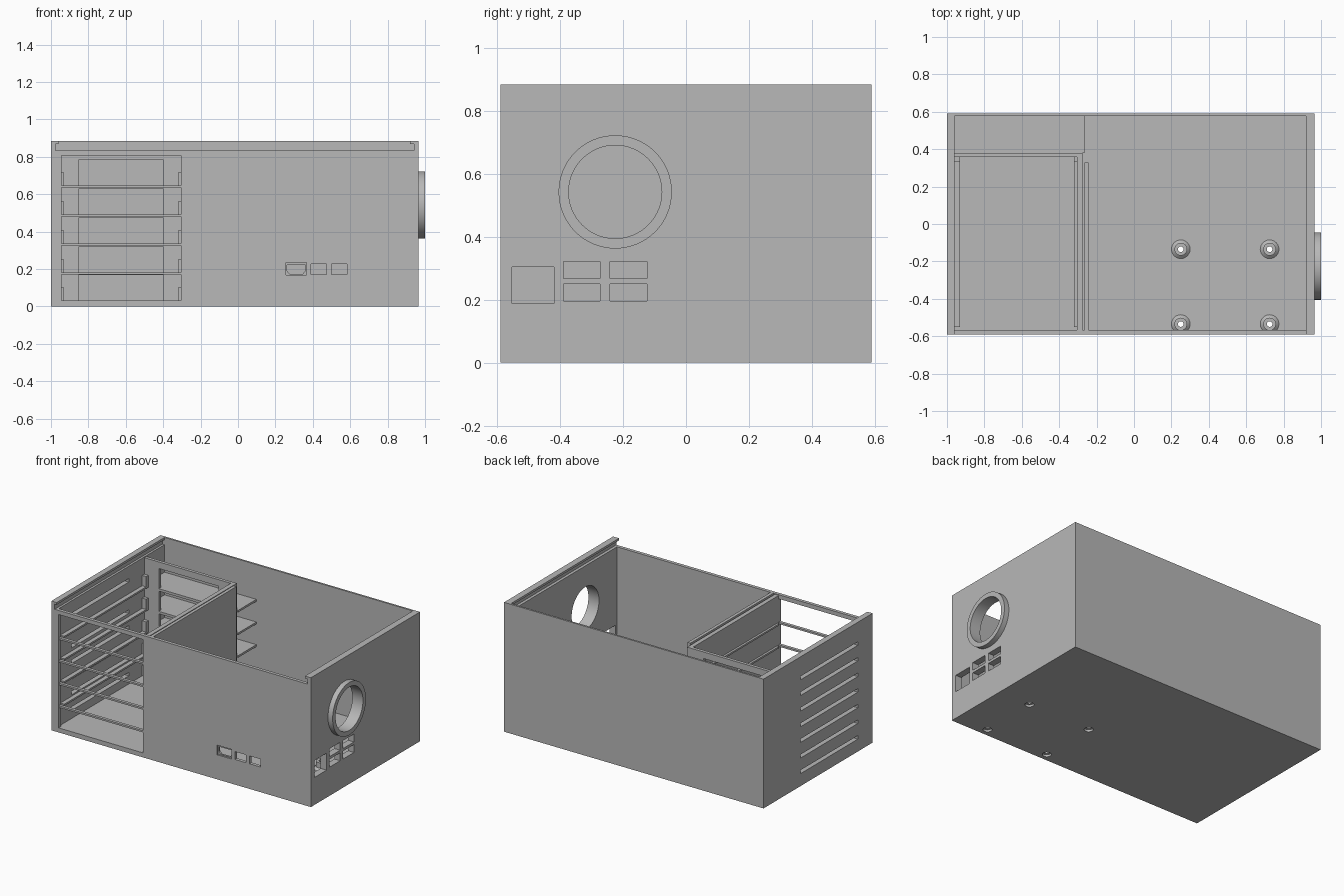
import bpy, bmesh, math
from mathutils import Matrix, Vector

cube = bpy.data.objects.get("Cube")
if cube:
    bpy.data.objects.remove(cube, do_unlink=True)

GREY = (0.48, 0.48, 0.48, 1)
mat = bpy.data.materials.new("plain grey")
mat.use_nodes = True
mat.diffuse_color = GREY
mat.node_tree.nodes["Principled BSDF"].inputs["Base Color"].default_value = GREY


def finish(name, bm):
    bmesh.ops.recalc_face_normals(bm, faces=bm.faces)
    mesh = bpy.data.meshes.new(name)
    bm.to_mesh(mesh)
    bm.free()
    mesh.materials.append(mat)
    obj = bpy.data.objects.new(name, mesh)
    bpy.context.scene.collection.objects.link(obj)
    return obj


def box(name, x, y, z):
    bm = bmesh.new()
    lo, hi = Vector((x[0], y[0], z[0])), Vector((x[1], y[1], z[1]))
    size = hi - lo
    bmesh.ops.create_cube(bm, size=1, matrix=Matrix.Translation((lo + hi) / 2) @ Matrix.Diagonal((*size, 1)))
    return finish(name, bm)


def cylinder(name, center, r1, r2, depth, axis="Z", sides=48):
    bm = bmesh.new()
    turn = Matrix.Rotation(math.pi / 2, 4, "Y") if axis == "X" else Matrix()
    bmesh.ops.create_cone(bm, cap_ends=True, segments=sides, radius1=r1, radius2=r2,
                          depth=depth, matrix=Matrix.Translation(center) @ turn)
    return finish(name, bm)


def cut(target, cutter):
    # Subtract the cutter, bake the result and discard the cutter
    mod = target.modifiers.new("cut", "BOOLEAN")
    mod.operation, mod.solver, mod.object = "DIFFERENCE", "EXACT", cutter
    bpy.context.view_layer.update()
    graph = bpy.context.evaluated_depsgraph_get()
    mesh = bpy.data.meshes.new_from_object(target.evaluated_get(graph))
    target.modifiers.clear()
    target.data = mesh
    bpy.data.objects.remove(cutter, do_unlink=True)


def smooth(obj):
    bpy.ops.object.select_all(action="DESELECT")
    obj.select_set(True)
    bpy.context.view_layer.objects.active = obj
    bpy.ops.object.shade_smooth_by_angle(angle=math.radians(30))


# Outer case: floor and four walls, open at the top
case = box("case", (-1, 0.965), (-0.59, 0.59), (0, 0.885))


def cut_case(x, y, z):
    cut(case, box("cutter", x, y, z))


cut_case((-0.96, 0.92), (-0.567, 0.577), (0.03, 1))
# Sliding lid channel, open at the front
cut_case((-0.975, 0.94), (-0.7, 0.577), (0.835, 0.87))
cut_case((-0.96, 0.92), (-0.7, 0.5), (0.835, 1))
# Drive bay opening in the front
cut_case((-0.945, -0.305), (-0.7, -0.5), (0.031, 0.807))
# Front ports
cut_case((0.256, 0.365), (-0.7, -0.58), (0.168, 0.234))
bm = bmesh.new()
outline = [(0.262, 0.222), (0.36, 0.222), (0.36, 0.19), (0.345, 0.173), (0.277, 0.173), (0.262, 0.19)]
face = bm.faces.new([bm.verts.new((x, -0.65, z)) for x, z in outline])
wall = bmesh.ops.extrude_face_region(bm, geom=[face])["geom"]
bmesh.ops.translate(bm, vec=(0, 0.15, 0), verts=[v for v in wall if isinstance(v, bmesh.types.BMVert)])
cut(case, finish("cutter", bm))
for x in (0.39, 0.5):
    cut_case((x, x + 0.083), (-0.7, -0.5), (0.172, 0.226))
# Side ports
cut_case((0.9, 1.1), (-0.553, -0.42), (0.188, 0.304))
for y in (-0.39, -0.241):
    for z in (0.196, 0.268):
        cut_case((0.9, 1.1), (y, y + 0.117), (z, z + 0.054))
# Vent slots in the opposite side
for i in range(7):
    z = 0.097 + 0.107 * i
    cut_case((-1.1, -0.95), (-0.43, 0.19), (z - 0.012, z + 0.012))

# Fan hole and raised collar
FAN = (0.965, -0.225, 0.543)
cut(case, cylinder("cutter", FAN, 0.148, 0.148, 0.2, "X", 64))
collar = cylinder("fan_collar", (0.9825, *FAN[1:]), 0.18, 0.18, 0.035, "X", 64)
cut(collar, cylinder("cutter", FAN, 0.148, 0.148, 0.2, "X", 64))
smooth(collar)

# Board standoffs with screw holes through the floor
for x in (0.25, 0.725):
    for y in (-0.135, -0.535):
        cut(case, cylinder("cutter", (x, y, 0), 0.028, 0.028, 0.03, sides=24))
        cut(case, cylinder("cutter", (x, y, 0), 0.015, 0.015, 0.2, sides=24))
        post = cylinder("standoff", (x, y, 0.055), 0.034, 0.034, 0.05, sides=24)
        foot = cylinder("standoff_foot", (x, y, 0.037), 0.05, 0.034, 0.014, sides=24)
        for part in (post, foot):
            cut(part, cylinder("cutter", (x, y, 0.05), 0.015, 0.015, 0.2, sides=24))
            smooth(part)
smooth(case)

# Drive cage: inner wall, divider and back panel
box("cage_wall", (-0.305, -0.275), (-0.567, 0.38), (0.03, 0.83))
box("divider", (-0.265, -0.243), (-0.567, 0.33), (0.03, 0.835))
panel = box("cage_back", (-0.96, -0.305), (0.358, 0.38), (0.03, 0.83))

SHELVES = (0.032, 0.182, 0.337, 0.492, 0.647)
for i, z in enumerate(SHELVES):
    # Window in the back panel and rear stops for each bay
    cut(panel, box("cutter", (-0.85, -0.4), (0.3, 0.45), (z, z + 0.138)))
    for x in (-0.96, -0.32):
        width = 0.03 if x < -0.9 else 0.015
        box("rear_stop", (x, x + width), (0.335, 0.358), (z, z + 0.07))
        if i:
            box("drive_rail", (x, x + width), (-0.55, 0.358), (z - 0.012, z))
    if i:
        box("front_bar", (-0.945, -0.305), (-0.588, -0.567), (z - 0.012, z))
        box("rear_shelf", (-0.96, -0.265), (0.38, 0.577), (z - 0.014, z))
